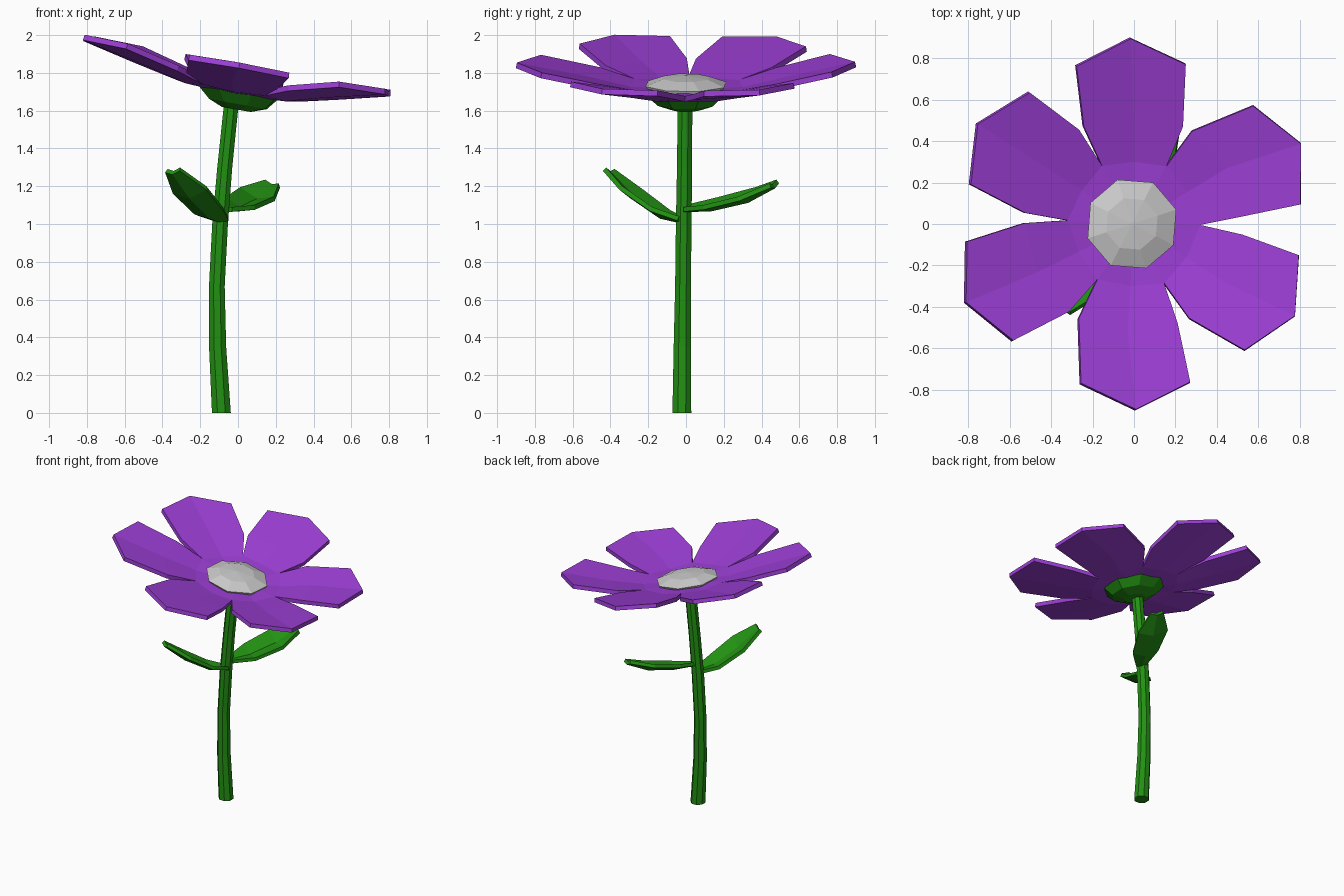
import bpy, bmesh
from math import sin, cos, radians
from mathutils import Vector

if "Cube" in bpy.data.objects:
    bpy.data.objects.remove(bpy.data.objects["Cube"])

TILT = -0.18  # the flower head drops towards +x


def material(name, rgb):
    m = bpy.data.materials.new(name)
    m.diffuse_color = (*rgb, 1)
    m.use_nodes = True
    m.node_tree.nodes["Principled BSDF"].inputs["Base Color"].default_value = m.diffuse_color
    return m


GREEN = material("green", (0.016, 0.28, 0.006))
PURPLE = material("purple", (0.34, 0.05, 0.68))


def finish(name, bm, mat=None, thickness=0):
    me = bpy.data.meshes.new(name)
    bm.to_mesh(me)
    bm.free()
    ob = bpy.data.objects.new(name, me)
    bpy.context.collection.objects.link(ob)
    if mat:
        me.materials.append(mat)
    if thickness:
        mod = ob.modifiers.new("thickness", "SOLIDIFY")
        mod.thickness = thickness
        mod.offset = -1
    return ob


def loft(name, rings, mat=None, turn=0, slope=0, sides=8):
    """Stack of rings (x, y, z, radius), bottom to top, closed at both ends."""
    bm = bmesh.new()
    loops = []
    for x, y, z, r in rings:
        loop = []
        for i in range(sides):
            a = radians(turn + 360 * i / sides)
            px, py = x + r * cos(a), y + r * sin(a)
            loop.append(bm.verts.new((px, py, z + slope * px)))
        loops.append(loop)
    for lo, hi in zip(loops, loops[1:]):
        for i in range(sides):
            j = (i + 1) % sides
            bm.faces.new((lo[i], lo[j], hi[j], hi[i]))
    bm.faces.new(loops[0][::-1])
    bm.faces.new(loops[-1])
    return finish(name, bm, mat)


# Curved stem
loft("stem", [(-0.088, -0.022, 0.0, 0.054), (-0.108, -0.02, 0.35, 0.049),
              (-0.112, -0.016, 0.67, 0.045), (-0.095, -0.012, 1.0, 0.045),
              (-0.07, -0.008, 1.3, 0.043), (-0.035, -0.005, 1.64, 0.042)],
     GREEN, 22.5)

# Green cup under the petals
loft("calyx", [(-0.01, 0, 1.605, 0.08), (0, 0, 1.635, 0.16), (0, 0, 1.695, 0.22)],
     GREEN, 18, TILT)

# Faceted grey flower centre
loft("flower_centre", [(-0.01, 0, 1.695, 0.20), (-0.01, 0, 1.738, 0.225),
                       (-0.01, 0, 1.772, 0.13), (-0.01, 0, 1.782, 0.01)],
     None, 18, TILT)

# Six petals joined at the base: (middle angle, tip angle)
PETALS = [(31, 25.7), (90.3, 91), (147.2, 147.4),
          (206.5, 205), (266.7, 270.6), (327.4, 330.3)]
bm = bmesh.new()


def polar(angle, r, z):
    a = radians(angle)
    x, y = r * cos(a), r * sin(a)
    return bm.verts.new((x, y, z + TILT * x))


hub = polar(0, 0, 1.71)
notches = []
for k in range(6):
    before = PETALS[k - 1][0] - (360 if k == 0 else 0)
    notches.append(polar((before + PETALS[k][0]) / 2, 0.32, 1.735))
for k, (mid, tip) in enumerate(PETALS):
    n0, n1 = notches[k], notches[(k + 1) % 6]
    base = polar(mid, 0.30, 1.725)
    m = polar(mid, 0.525, 1.777)
    s0, s1 = polar(mid - 27, 0.527, 1.782), polar(mid + 27, 0.527, 1.782)
    c0, c1 = polar(tip - 19, 0.81, 1.85), polar(tip + 19, 0.81, 1.85)
    t = polar(tip, 0.895, 1.856)
    for f in ((hub, n0, base), (hub, base, n1), (n0, s0, m, base), (base, m, s1, n1),
              (s0, c0, t, m), (m, t, c1, s1)):
        bm.faces.new(f)
finish("petals", bm, PURPLE, 0.03)


# Cupped leaves
def leaf(name, spine, roll):
    bm = bmesh.new()
    pts = [Vector(p) for p in spine]
    d = pts[-1] - pts[0]
    side = Vector((d.y, -d.x, 0)).normalized()
    side.z = -roll
    rows = []
    for p, w in zip(pts, (0.03, 0.085, 0.1, 0.04)):
        dip = Vector((0, 0, 0.25 * w))
        rows.append([bm.verts.new(q) for q in
                     (p - side * w + dip, p - dip * 0.4, p + side * w + dip)])
    for a, b in zip(rows, rows[1:]):
        for i in range(2):
            bm.faces.new((a[i], a[i + 1], b[i + 1], b[i]))
    finish(name, bm, GREEN, 0.025)


leaf("back_leaf", [(-0.06, 0.0, 1.09), (0.01, 0.13, 1.10),
                   (0.10, 0.32, 1.145), (0.18, 0.46, 1.215)], 0.25)
leaf("front_leaf", [(-0.08, -0.02, 1.03), (-0.15, -0.13, 1.06),
                    (-0.25, -0.28, 1.165), (-0.34, -0.40, 1.285)], 0.1)
